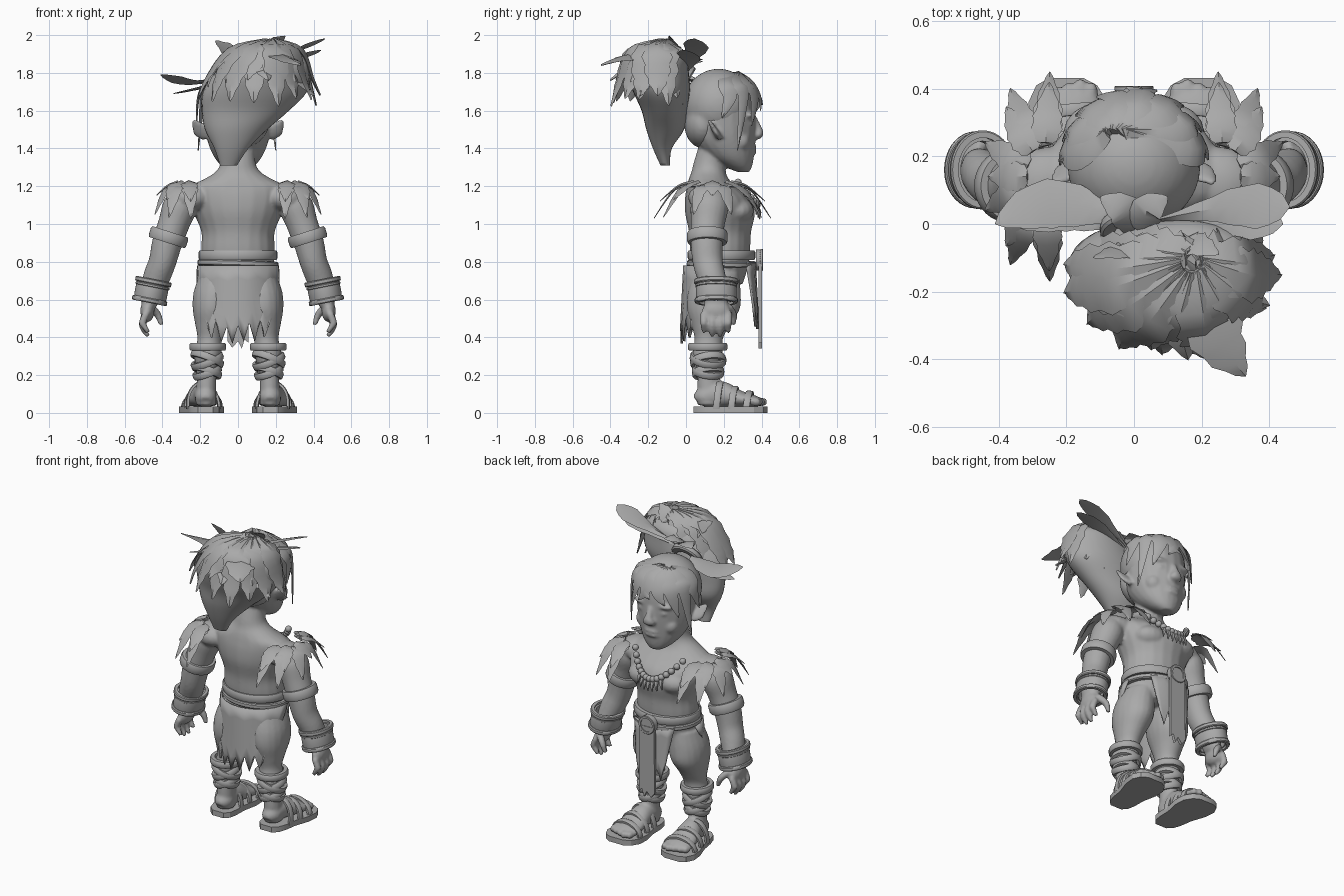
import bpy, bmesh, math, random
from math import sin, cos, pi, radians
from mathutils import Vector, Matrix

random.seed(4)
if "Cube" in bpy.data.objects:
    bpy.data.objects.remove(bpy.data.objects["Cube"])

grey = bpy.data.materials.new("clay grey")
grey.use_nodes = True
grey.diffuse_color = (0.4, 0.4, 0.4, 1)
grey.node_tree.nodes["Principled BSDF"].inputs["Base Color"].default_value = (0.4, 0.4, 0.4, 1)


def finish(bm, name, angle=40, voxel=0):
    bmesh.ops.recalc_face_normals(bm, faces=bm.faces)
    me = bpy.data.meshes.new(name)
    bm.to_mesh(me)
    bm.free()
    ob = bpy.data.objects.new(name, me)
    me.materials.append(grey)
    bpy.context.collection.objects.link(ob)
    if voxel:
        m = ob.modifiers.new("blend", "REMESH")
        m.mode, m.voxel_size, m.use_smooth_shade = "VOXEL", voxel, True
        s = ob.modifiers.new("soften", "SMOOTH")
        s.factor, s.iterations = 0.5, 5
    else:
        bpy.ops.object.select_all(action="DESELECT")
        ob.select_set(True)
        bpy.context.view_layer.objects.active = ob
        bpy.ops.object.shade_smooth_by_angle(angle=radians(angle))
    return ob


def spline(rows, sub):
    """Smooth curve through rows of numbers."""
    rows = [Vector(r) for r in rows]
    out = []
    for i in range(len(rows) - 1):
        a, b, c, d = rows[max(i - 1, 0)], rows[i], rows[i + 1], rows[min(i + 2, len(rows) - 1)]
        for k in range(sub):
            t = k / sub
            out.append(0.5 * (2 * b + (c - a) * t + (2 * a - 5 * b + 4 * c - d) * t ** 2
                              + (3 * b - a - 3 * c + d) * t ** 3))
    return out + [rows[-1]]


def skin(bm, rings, closed=False):
    """Bridge rings of points into a solid."""
    rings = [[bm.verts.new(p) for p in r] for r in rings]
    n = len(rings[0])
    for i in range(len(rings) - (not closed)):
        a, b = rings[i], rings[(i + 1) % len(rings)]
        for k in range(n):
            bm.faces.new((a[k], a[(k + 1) % n], b[(k + 1) % n], b[k]))
    if not closed:
        bm.faces.new(rings[0])
        bm.faces.new(rings[-1][::-1])


def sweep(bm, rows, flat=False, n=20, sub=4, s=1):
    """Solid along a path; each row is x, y, z, half width, half depth."""
    pts = spline([(s * r[0], *r[1:]) for r in rows], sub)
    rings = []
    for i, p in enumerate(pts):
        step = Vector((pts[min(i + 1, len(pts) - 1)] - pts[max(i - 1, 0)])[:3])
        t = Vector((0, 0, 1)) if flat else step.normalized()
        ref = Vector((1, 0, 0)) if abs(t.x) < 0.9 else Vector((0, 1, 0))
        u = (ref - t * ref.dot(t)).normalized()
        v = t.cross(u)
        rings.append([Vector(p[:3]) + u * cos(a) * max(p[3], 0.002) + v * sin(a) * max(p[4], 0.002)
                      for a in (2 * pi * k / n for k in range(n))])
    skin(bm, rings)


def blob(bm, loc, r, seg=16):
    bmesh.ops.create_uvsphere(bm, u_segments=seg, v_segments=seg // 2 + 2, radius=1,
                              matrix=Matrix.Translation(loc) @ Matrix.Diagonal((*r, 1)))


def band(bm, loc, rx, ry, h, thick, axis=(0, 0, 1), n=36):
    """Rounded strap running round an ellipse."""
    rot = Vector((0, 0, 1)).rotation_difference(Vector(axis)).to_matrix()
    skin(bm, [[Vector(loc) + rot @ Vector(((rx + thick * c) * cos(a), (ry + thick * c) * sin(a), h * z))
               for c, z in ((-1, -.5), (.6, -.5), (1, -.3), (1, .3), (.6, .5), (-1, .5))]
              for a in (2 * pi * k / n for k in range(n))], closed=True)


def leaf(bm, path, width, away, jag=0.0, thick=0.012, sub=5, belly=.85):
    """Pointed blade along a path, its face turned from the point away."""
    pts = spline(path, sub)
    rings, last = [], len(pts) - 1
    for i, p in enumerate(pts):
        t = (pts[min(i + 1, last)] - pts[max(i - 1, 0)]).normalized()
        side = t.cross(p - Vector(away)).normalized()
        up = side.cross(t)
        f = i / last
        w = width * (0.02 + sin(pi * (0.12 + 0.88 * f) ** belly)) * (1 + jag * (1 if i % 2 else -1))
        w = max(w, 0.002)
        rings.append([p + side * w, p + up * thick * (1 - f * .8), p - side * w, p - up * thick * .5 * (1 - f * .8)])
    skin(bm, rings)


# Body: overlapping masses blended into one skin
bm = bmesh.new()
sweep(bm, [(0, .17, .68, .17, .13), (0, .18, .78, .19, .15), (0, .18, .87, .195, .16), (0, .18, .96, .195, .165),
           (0, .18, 1.06, .235, .185), (0, .165, 1.14, .26, .17), (0, .135, 1.2, .25, .13),
           (0, .12, 1.24, .175, .105), (0, .12, 1.28, .115, .09), (0, .125, 1.33, .092, .083),
           (0, .15, 1.42, .09, .08)], flat=True)
sweep(bm, [(0, .305, 1.275, .04, .03), (0, .275, 1.305, .085, .075), (0, .235, 1.36, .13, .125),
           (0, .2, 1.45, .165, .168), (0, .19, 1.55, .18, .18), (0, .185, 1.65, .185, .175),
           (0, .18, 1.74, .155, .15), (0, .17, 1.79, .1, .1), (0, .17, 1.81, .03, .03)], flat=True)
sweep(bm, [(0, .36, 1.56, .018, .015), (0, .38, 1.51, .022, .02), (0, .385, 1.475, .04, .025), (0, .365, 1.455, .03, .01)])
for z in (1.405, 1.38):
    blob(bm, (0, .345, z), (.055, .03, .014))
blob(bm, (0, .315, 1.315), (.05, .035, .035))
for s in (1, -1):
    blob(bm, (s * .07, .335, 1.575), (.065, .03, .018))
    blob(bm, (s * .07, .33, 1.53), (.034, .028, .022))
    blob(bm, (s * .09, .29, 1.44), (.055, .05, .055))
    sweep(bm, [(.16, .17, 1.47, .04, .02), (.2, .15, 1.5, .045, .015), (.235, .12, 1.55, .01, .008)], s=s)
    blob(bm, (s * .1, .27, 1.07), (.11, .09, .07))
    blob(bm, (s * .25, .12, 1.14), (.12, .11, .075))
    sweep(bm, [(.27, .125, 1.18, .05, .07), (.305, .125, 1.1, .09, .1), (.34, .115, 1.0, .083, .09),
               (.375, .11, .9, .08, .085), (.4, .115, .8, .073, .08), (.43, .135, .72, .072, .075),
               (.455, .155, .64, .06, .07), (.47, .16, .57, .04, .06)], s=s)
    blob(bm, (s * .48, .16, .54), (.038, .075, .06))
    for i in range(4):
        y = .095 + .043 * i
        drop = .02 * abs(i - 1.5)
        sweep(bm, [(.485, y, .53, .02, .022), (.505, y, .48, .02, .021), (.5, y, .435 + drop, .018, .019),
                   (.475, y, .395 + drop, .012, .012)], s=s, n=10)
    sweep(bm, [(.465, .22, .56, .022, .025), (.425, .25, .52, .02, .022), (.405, .25, .465, .012, .013)], s=s, n=10)
    sweep(bm, [(.11, .16, .74, .09, .12), (.125, .15, .64, .11, .14), (.135, .145, .55, .105, .14), (.145, .13, .46, .08, .1),
               (.15, .12, .39, .065, .075), (.16, .115, .31, .072, .08), (.165, .12, .22, .055, .06),
               (.168, .12, .14, .052, .06), (.17, .12, .04, .055, .06)], flat=True, s=s)
    sweep(bm, [(.17, .06, .06, .03, .03), (.17, .09, .08, .055, .055), (.175, .18, .1, .062, .07),
               (.185, .28, .075, .085, .045), (.19, .37, .06, .09, .03), (.19, .39, .055, .07, .02)], s=s)
    for i in range(5):
        blob(bm, (s * (.125 + .034 * i), .405 - .012 * abs(i - 1), .058), (.019, .028, .023), 12)
finish(bm, "body", voxel=.009)

# Sandals, leg wraps and arm bands
for s, side in ((1, "left"), (-1, "right")):
    bm = bmesh.new()
    half = ((.04, .04), (.07, .07), (.12, .083), (.2, .09), (.29, .115), (.36, .117), (.41, .09), (.432, .05))
    outline = [(s * (.17 + .07 * y + w), y) for y, w in half] + [(s * (.17 + .07 * y - w), y) for y, w in half[::-1]]
    skin(bm, [[(x, y, z) for x, y in outline] for z in (0, .034)])
    finish(bm, side + "_sandal_sole", 30)

    # Straps arch over the foot and stop at the sole
    bm = bmesh.new()
    for y, h in ((.17, .125), (.25, .1), (.33, .075)):
        band(bm, (s * (.175 + .05 * y), y, .035), .065 + .11 * y, h, .035, .008, (s * .1, 1, -.1))
    bmesh.ops.bisect_plane(bm, geom=bm.verts[:] + bm.edges[:] + bm.faces[:],
                           plane_co=(0, 0, .02), plane_no=(0, 0, 1), clear_inner=True)
    finish(bm, side + "_sandal_straps")

    bm = bmesh.new()
    band(bm, (s * .16, .115, .35), .083, .09, .04, .014)
    for z, tilt in ((.285, .4), (.275, -.4), (.22, .35), (.215, -.35)):
        band(bm, (s * .163, .117, z), .03 + z * .18, .035 + z * .18, .036, .011, (tilt, tilt * .4, 1))
    finish(bm, side + "_leg_wraps")

    bm = bmesh.new()
    band(bm, (s * .368, .113, .93), .09, .094, .06, .014, (s * -.32, 0, 1))
    finish(bm, side + "_arm_band")
    bm = bmesh.new()
    for d, r, h in ((0, .076, .1), (.05, .086, .026), (-.05, .083, .026), (.028, .08, .015)):
        band(bm, (s * (.458 - .2 * d), .16, .645 + d), r, r + .02, h, .011, (s * -.2, 0, 1))
    finish(bm, side + "_wrist_cuff")

    # Leafy shoulder piece in two tiers
    bm = bmesh.new()
    for count, reach, rise, drop in ((6, 1, 0, .12), (5, .9, .02, .03)):
        for i in range(count):
            a = radians(-95 + 190 * i / (count - 1))
            c, d = cos(a), sin(a)
            cx, cy = .265, .14
            leaf(bm, [(s * (cx + .05 * c), cy + .1 * d, 1.2 + rise),
                      (s * (cx + .12 * reach * c), cy + .2 * reach * d, 1.18 + rise),
                      (s * (cx + .185 * reach * c), cy + .31 * reach * d, 1.18 - drop - .03 * abs(d))],
                 .043, (s * .25, .14, .9), .08)
    finish(bm, side + "_shoulder_leaves", 25)

# Belt and buckle
bm = bmesh.new()
band(bm, (0, .188, .835), .195, .165, .05, .014)
band(bm, (0, .188, .79), .2, .17, .03, .014, (.03, .02, 1))
finish(bm, "belt")
bm = bmesh.new()
rot = Matrix.Translation((0, .385, .81)) @ Matrix.Rotation(pi / 2, 4, "X")
bmesh.ops.create_cone(bm, cap_ends=True, segments=28, radius1=.056, radius2=.056, depth=.03, matrix=rot)
band(bm, (0, .4, .81), .05, .05, .016, .008, (0, 1, 0))
finish(bm, "buckle", 30)


# Torn cloths hung round the hips
def cloth(name, centre, top, low, ry, z0, z1, teeth):
    bm = bmesh.new()
    cols, rows = teeth * 2 + 1, 6
    grid = []
    for i in range(cols):
        f = 2 * i / (cols - 1) - 1
        bottom = z1 + (0 if i % 2 else .09) + .06 * abs(f) + random.uniform(-.015, .015)
        col = []
        for k in range(rows):
            g = k / (rows - 1)
            a = centre + radians(top + (low - top) * g) * f
            flare = 1 + .08 * g
            col.append(bm.verts.new((.218 * cos(a) * flare, .185 + ry * sin(a) * flare, z0 + (bottom - z0) * g)))
        grid.append(col)
    for a, b in zip(grid, grid[1:]):
        for k in range(rows - 1):
            bm.faces.new((a[k], b[k], b[k + 1], a[k + 1]))
    ob = finish(bm, name, 50)
    ob.modifiers.new("thickness", "SOLIDIFY").thickness = .012


cloth("back_cloth", -pi / 2, 95, 45, .2, .78, .36, 6)
cloth("inner_front_cloth", pi / 2, 42, 26, .185, .8, .42, 4)
bm = bmesh.new()
strip = [(-.052, .8), (.052, .8), (.056, .37), (.035, .39), (.02, .34), (0, .38), (-.03, .345), (-.056, .38)]
skin(bm, [[(x, y, z) for x, z in strip] for y in (.385, .403)])
finish(bm, "front_strip", 30)

# Necklace of beads and teeth
bm = bmesh.new()
for i in range(15):
    t = i / 7 - 1
    x, y, z = .17 * t, .375 - .1 * t * t, 1.1 + .12 * t * t
    blob(bm, (x, y, z), (.02,) * 3, 12)
    if abs(t) < .5:
        sweep(bm, [(x, y, z - .01, .014, .011), (x * 1.1, y + .015, z - .04, .011, .009),
                   (x * 1.2, y + .015, z - .075, .002, .002)], n=8, sub=2)
finish(bm, "necklace")

# Hair: scalp cap with a few broad locks parted over the forehead
bm = bmesh.new()
blob(bm, (0, .172, 1.63), (.197, .187, .192), 32)
blob(bm, (0, .09, 1.53), (.165, .1, .13), 24)
finish(bm, "scalp_hair", voxel=.012)
bm = bmesh.new()
for deg, tip, w in ((88, 1.56, .05), (66, 1.39, .045), (42, 1.52, .055), (18, 1.6, .05), (-6, 1.63, .045),
                    (-30, 1.6, .05), (-52, 1.52, .055), (-74, 1.39, .05), (-92, 1.54, .05)):
    a, lean = radians(deg - 12 * (1 if deg > -6 else -1)), radians(deg)
    leaf(bm, [(-.05 + .03 * sin(a), .27, 1.79), (.165 * sin(a), .18 + .165 * cos(a), 1.745),
              (.21 * sin(a), .18 + .21 * cos(a), 1.67), (.218 * sin(lean), .182 + .222 * cos(lean), tip)],
         w, (0, .18, 1.58), 0, .022)
finish(bm, "fringe_locks", 50)

# Ponytail: hanging cone under a shaggy crown
bm = bmesh.new()
sweep(bm, [(-.05, -.11, 1.31, .045, .025), (-.035, -.125, 1.4, .09, .05), (-.01, -.11, 1.5, .165, .1),
           (.04, -.115, 1.6, .23, .12), (.09, -.13, 1.7, .275, .15), (.13, -.15, 1.8, .25, .165),
           (.17, -.14, 1.88, .19, .14), (.19, -.13, 1.94, .08, .06)], flat=True, n=32)
finish(bm, "ponytail", 60)
bm = bmesh.new()
core = Vector((.115, -.15, 1.75))
for count, reach, low, turn in ((15, 1, -.1, 0), (12, .88, .0, .3), (9, .68, .1, .1)):
    for i in range(count):
        a = 2 * pi * i / count + turn
        c, d = cos(a), sin(a) * (.55 if sin(a) > 0 else 1)
        r = reach * random.uniform(.88, 1.02)
        leaf(bm, [(.17 + .03 * c, -.11 + .03 * d, 1.955), core + Vector((.03 + .19 * r * c, .15 * r * d, .165)),
                  core + Vector((.28 * r * c, .21 * r * d, .07 + low * .5)),
                  core + Vector((.325 * r * c, .26 * r * d, low + random.uniform(-.03, .04)))],
             .075 * (.6 + .4 * reach), core - Vector((0, 0, .1)), .1, .028, 4)
for tip, w in (((.33, -.45, 1.84), .085), ((.16, -.4, 1.76), .06), ((.4, -.24, 1.68), .06), ((-.03, -.33, 1.74), .06)):
    mid = core.lerp(Vector(tip), .6) + Vector((0, 0, .07))
    leaf(bm, [(.18, -.15, 1.9), mid, tip], w, core - Vector((0, 0, .2)), .08, .03)
leaf(bm, [(.1, -.08, 1.82), (-.02, -.08, 1.9), (-.12, -.1, 1.97)], .05, core, .1)
leaf(bm, [(.12, -.06, 1.88), (.18, -.06, 1.95), (.25, -.09, 1.995)], .05, core, .1)
finish(bm, "ponytail_crown", 30)

# Broad feathers fanned out of the hair tie
bm = bmesh.new()
for path, w, belly in (([(-.06, .03, 1.77), (-.25, .06, 1.75), (-.41, .0, 1.79)], .072, 1.2),
                       ([(-.06, .0, 1.75), (-.2, .03, 1.72), (-.34, -.01, 1.69)], .05, 1.2),
                       ([(.06, .01, 1.82), (.28, .05, 1.91), (.46, .05, 1.98)], .065, 2.2),
                       ([(.06, 0, 1.8), (.28, .02, 1.87), (.44, .0, 1.92)], .06, 2),
                       ([(0, -.02, 1.8), (-.03, .04, 1.86), (-.1, .08, 1.86)], .05, 1),
                       ([(.03, -.02, 1.82), (.04, .04, 1.87), (.1, .08, 1.87)], .05, 1)):
    leaf(bm, path, w, (0, -.1, .8), .04, .014, belly=belly)
band(bm, (0, -.015, 1.75), .08, .08, .04, .02, (0, -.8, .5))
finish(bm, "hair_tie_feathers", 35)
